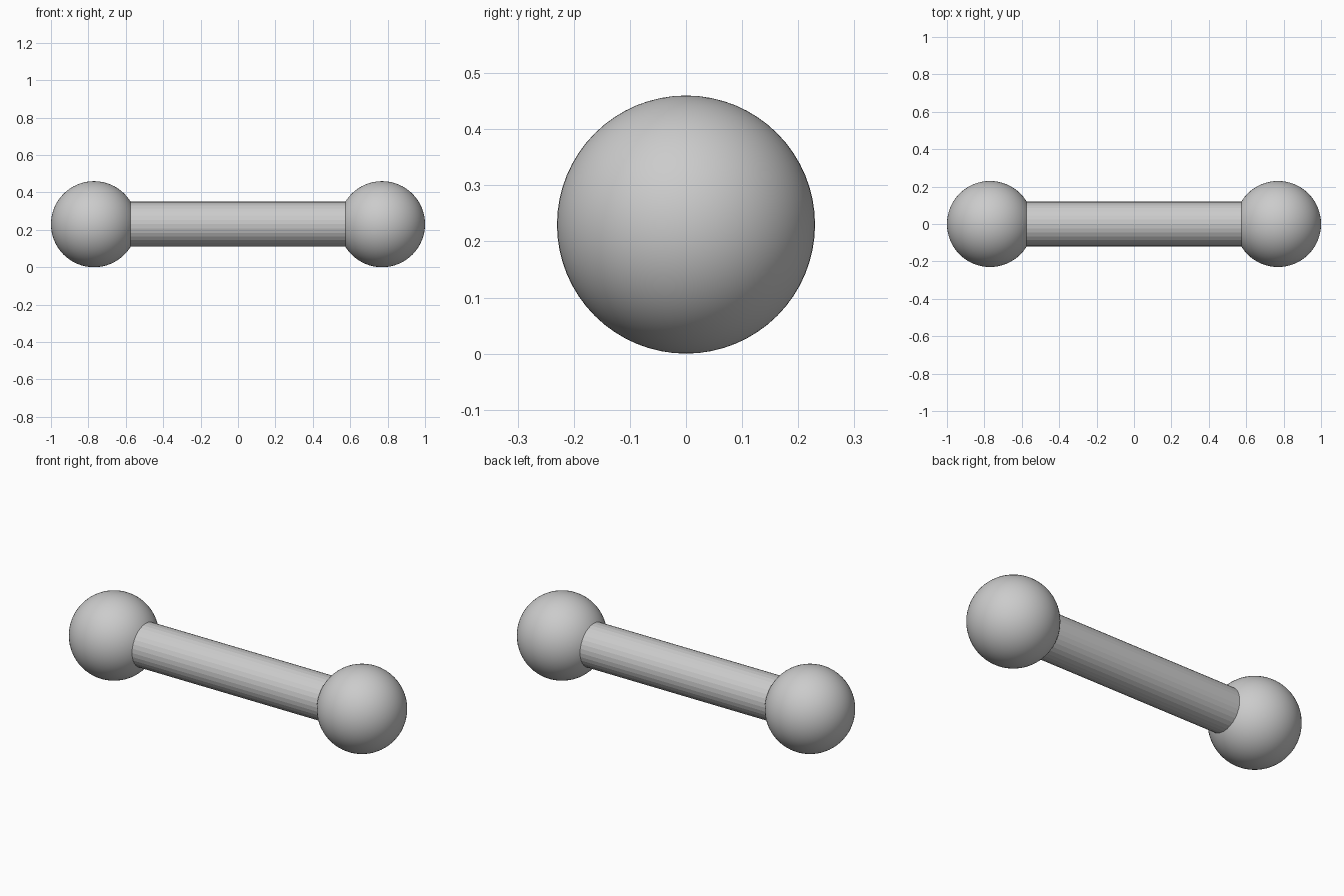
import bpy
from math import pi

cube = bpy.data.objects.get("Cube")
if cube:
    bpy.data.objects.remove(cube, do_unlink=True)

BALL_RADIUS = 0.23
BAR_RADIUS = 0.12
BALL_X = 1 - BALL_RADIUS

# Plain grey for the whole model
grey = bpy.data.materials.new("light_grey")
grey.use_nodes = True
colour = (0.6, 0.6, 0.6, 1)
grey.diffuse_color = colour
grey.node_tree.nodes["Principled BSDF"].inputs["Base Color"].default_value = colour


def finish(name):
    part = bpy.context.object
    part.name = name
    part.data.materials.append(grey)
    return part


# Straight round bar running into both balls
bpy.ops.mesh.primitive_cylinder_add(
    vertices=32, radius=BAR_RADIUS, depth=2 * BALL_X,
    location=(0, 0, BALL_RADIUS), rotation=(0, pi / 2, 0))
finish("bar")

# Smooth ball at each end
for side, name in ((1, "left_ball"), (-1, "right_ball")):
    bpy.ops.mesh.primitive_uv_sphere_add(
        segments=64, ring_count=32, radius=BALL_RADIUS,
        location=(side * BALL_X, 0, BALL_RADIUS))
    finish(name)
    bpy.ops.object.shade_smooth()
